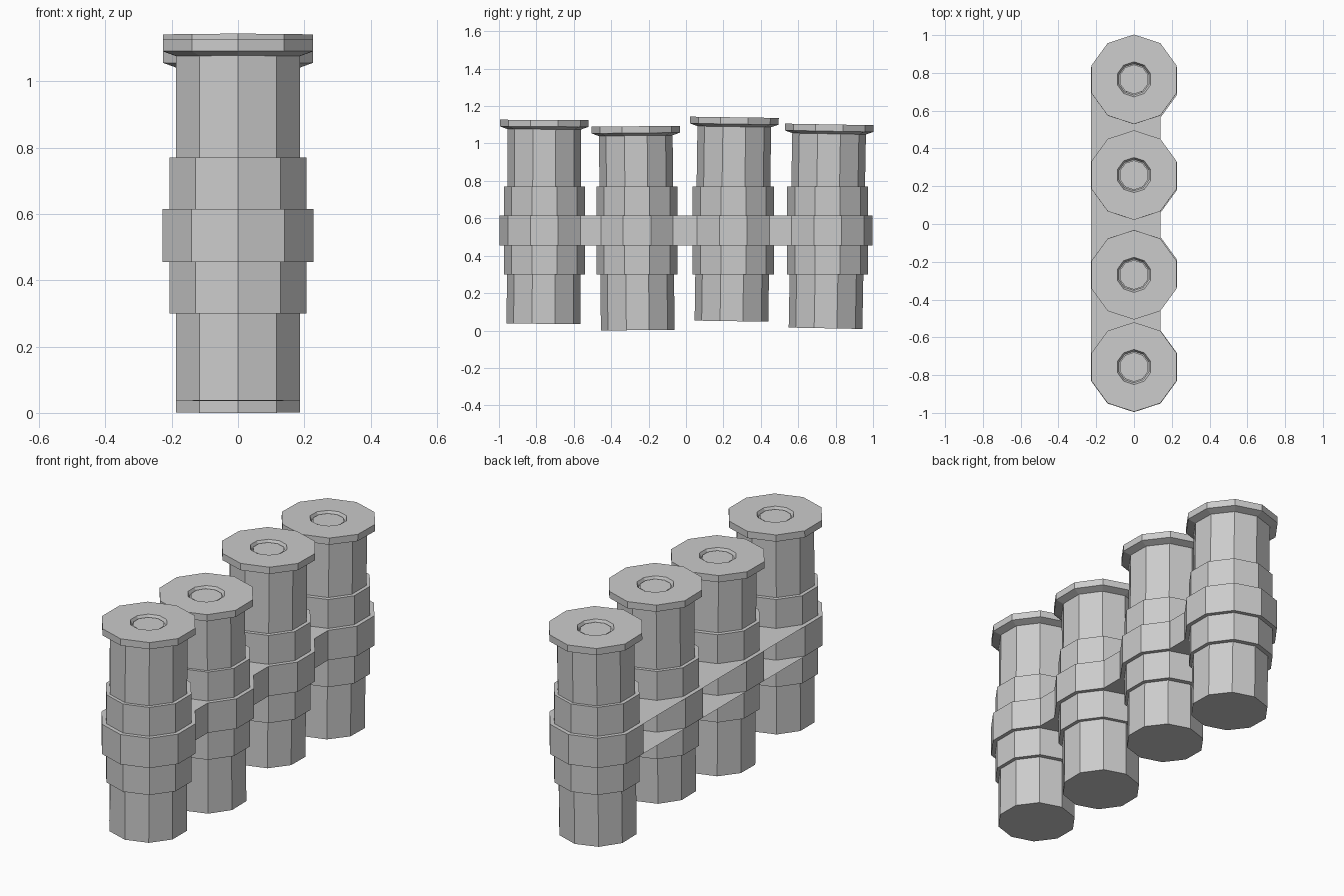
import bpy
import bmesh
from math import cos, sin, tau, pi, atan2

if "Cube" in bpy.data.objects:
    bpy.data.objects.remove(bpy.data.objects["Cube"])

SIDES = 10


def mesh_object(name, bm):
    bmesh.ops.recalc_face_normals(bm, faces=bm.faces)
    mesh = bpy.data.meshes.new(name)
    bm.to_mesh(mesh)
    bm.free()
    ob = bpy.data.objects.new(name, mesh)
    bpy.context.collection.objects.link(ob)
    return ob


def lathe(name, profile, cap_ends=False, closed=False):
    """Ten-sided turned part with a corner pointing along y."""
    bm = bmesh.new()
    rings = []
    for r, z in profile:
        rings.append([bm.verts.new((r * cos(pi / 2 + tau * i / SIDES),
                                    r * sin(pi / 2 + tau * i / SIDES), z))
                      for i in range(SIDES)])
    pairs = list(zip(rings, rings[1:]))
    if closed:
        pairs.append((rings[-1], rings[0]))
    for a, b in pairs:
        for i in range(SIDES):
            j = (i + 1) % SIDES
            bm.faces.new((a[i], a[j], b[j], b[i]))
    if cap_ends:
        bm.faces.new(rings[0])
        bm.faces.new(rings[-1])
    return mesh_object(name, bm)


# Cartridge: plain body, flared rim, recessed centre in the top
cartridge_profile = [(0.197, 0), (0.197, 1.04), (0.237, 1.054), (0.237, 1.09),
                     (0.093, 1.09), (0.083, 1.07), (0.078, 1.07), (0.078, 1.08)]

# bottom y, top y, bottom z
cartridges = [(-0.762, -0.757, 0.036), (-0.258, -0.269, 0.002),
              (0.243, 0.259, 0.050), (0.746, 0.766, 0.012)]

ring_ys = []
for n, (y0, y1, z0) in enumerate(cartridges, 1):
    tube = lathe(f"cartridge_{n}", cartridge_profile, cap_ends=True)
    tube.location = (0, y0, z0)
    tube.rotation_euler.x = -atan2(y1 - y0, 1.09)

    # Holder sleeve and wider clamp ring around the body
    y = (-0.757, -0.262, 0.253, 0.757)[n - 1]
    ring_ys.append(y)
    for name, r, za, zb in (("sleeve", 0.217, 0.30, 0.77),
                            ("clamp_ring", 0.239, 0.455, 0.615)):
        ring = lathe(f"{name}_{n}", [(0.18, za), (r, za), (r, zb), (0.18, zb)],
                     closed=True)
        ring.location.y = y

# Connecting strap: channel joining the clamp rings, open on the left side
bm = bmesh.new()
section = [(-0.228, 0.615), (0.14, 0.615), (0.14, 0.455), (-0.228, 0.455)]
ends = [[bm.verts.new((x, y, z)) for x, z in section]
        for y in (ring_ys[0], ring_ys[-1])]
for i in range(3):
    bm.faces.new((ends[0][i], ends[0][i + 1], ends[1][i + 1], ends[1][i]))
mesh_object("connecting_strap", bm)
